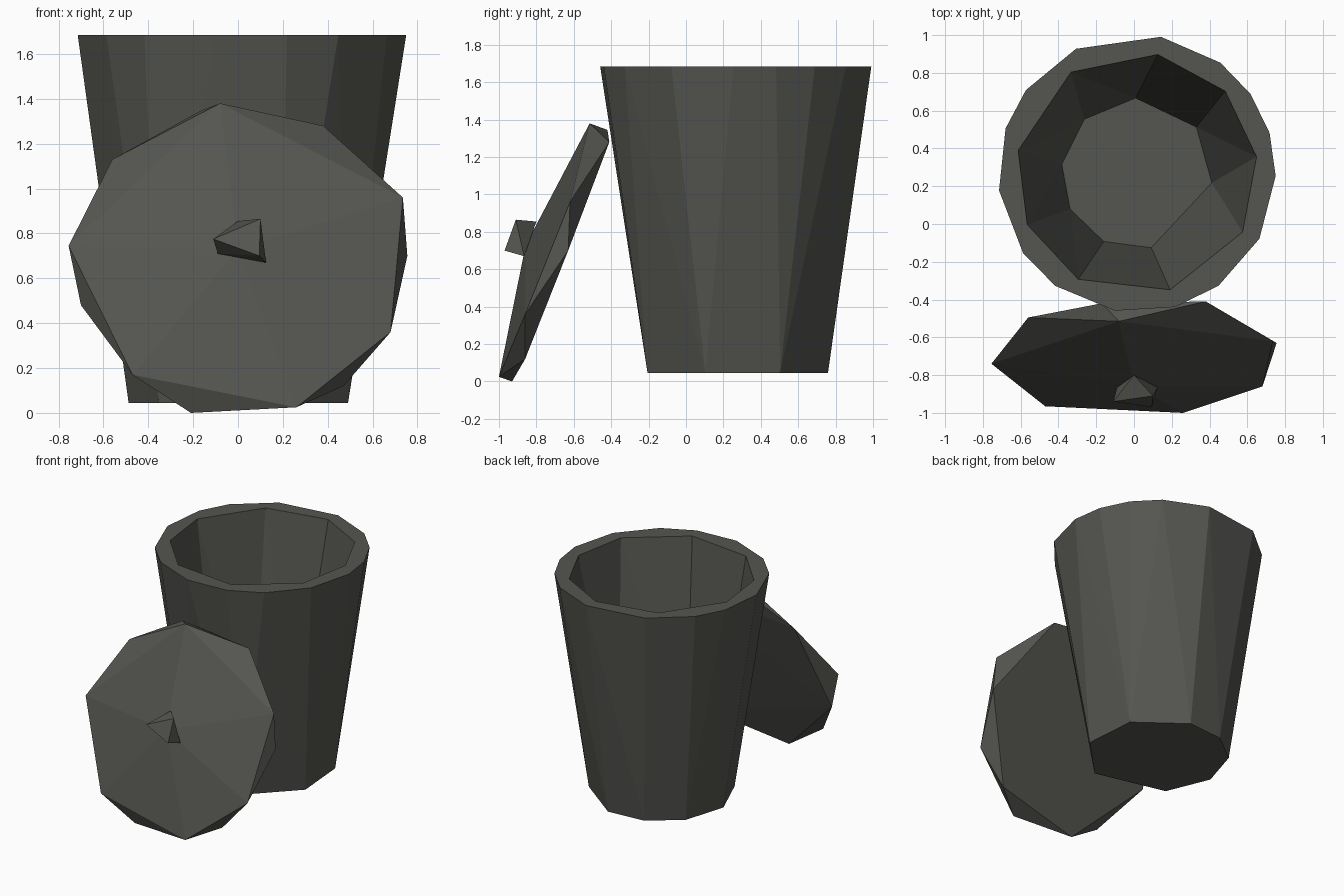
import bpy, bmesh
from math import cos, sin, radians

if "Cube" in bpy.data.objects:
    bpy.data.objects.remove(bpy.data.objects["Cube"])

grey = bpy.data.materials.new("dark_grey")
grey.diffuse_color = (0.09, 0.09, 0.08, 1)
grey.use_nodes = True
grey.node_tree.nodes["Principled BSDF"].inputs["Base Color"].default_value = grey.diffuse_color

CX, CY = 0.015, 0.267
TOP = 1.685


def ring(angles, radius, z):
    return [(CX + radius * cos(radians(a)), CY + radius * sin(radians(a)), z) for a in angles]


def add_hull(bm, points):
    verts = [bm.verts.new(p) for p in points]
    bmesh.ops.convex_hull(bm, input=verts)


def finish(bm, name):
    bmesh.ops.dissolve_limit(bm, angle_limit=radians(0.5), verts=bm.verts[:], edges=bm.edges[:])
    bmesh.ops.recalc_face_normals(bm, faces=bm.faces[:])
    mesh = bpy.data.meshes.new(name)
    bm.to_mesh(mesh)
    bm.free()
    mesh.materials.append(grey)
    obj = bpy.data.objects.new(name, mesh)
    bpy.context.collection.objects.link(obj)
    return obj


# Bin: tapered outer shell and inner liner, joined by a flat rim
bm = bmesh.new()
outer_top = [80, 53, 35, 17, -1, -28, -54, -74, -99, -126, -145, 187, 161, 143, 116]
outer_base = [-19, 28, 78, 111, 144, 182, 223, 290]
inner_top = [80, 43, 8, -29, -74, -119, -155, 169, 123]
inner_base = [91, 38, -7, -79, -116, -152, 173, 134]
add_hull(bm, ring(outer_top, 0.735, TOP) + ring(outer_base, 0.503, 0.045))
add_hull(bm, ring(inner_top, 0.64, TOP) + ring(inner_base, 0.4, 0.11))
caps = [f for f in bm.faces if all(v.co.z > TOP - 0.001 for v in f.verts)]
bmesh.ops.delete(bm, geom=caps, context='FACES')
rim = [e for e in bm.edges if e.is_boundary]
bmesh.ops.triangle_fill(bm, edges=rim, use_beauty=True, normal=(0, 0, 1))
finish(bm, "bin_body")

# Lid: faceted shallow cone leaning against the bin
bm = bmesh.new()
lid_front = [(-0.755, -0.74, 0.745), (-0.08, -0.515, 1.38), (0.735, -0.62, 0.96),
             (0.68, -0.86, 0.36), (0.26, -1.0, 0.025), (-0.47, -0.965, 0.17)]
lid_back = [(-0.56, -0.495, 1.13), (-0.17, -0.42, 1.345), (0.38, -0.41, 1.28),
            (0.755, -0.63, 0.70), (0.47, -0.86, 0.12), (-0.21, -0.93, 0.0),
            (-0.70, -0.74, 0.48)]
add_hull(bm, lid_front + lid_back + [(0.0, -0.857, 0.73)])
finish(bm, "lid")

# Knob: small twisted triangular block on the lid
bm = bmesh.new()
add_hull(bm, [(-0.11, -0.94, 0.775), (0.10, -0.91, 0.865), (0.095, -0.97, 0.70),
              (0.0, -0.80, 0.855), (0.125, -0.865, 0.67), (-0.09, -0.865, 0.71)])
finish(bm, "lid_knob")
